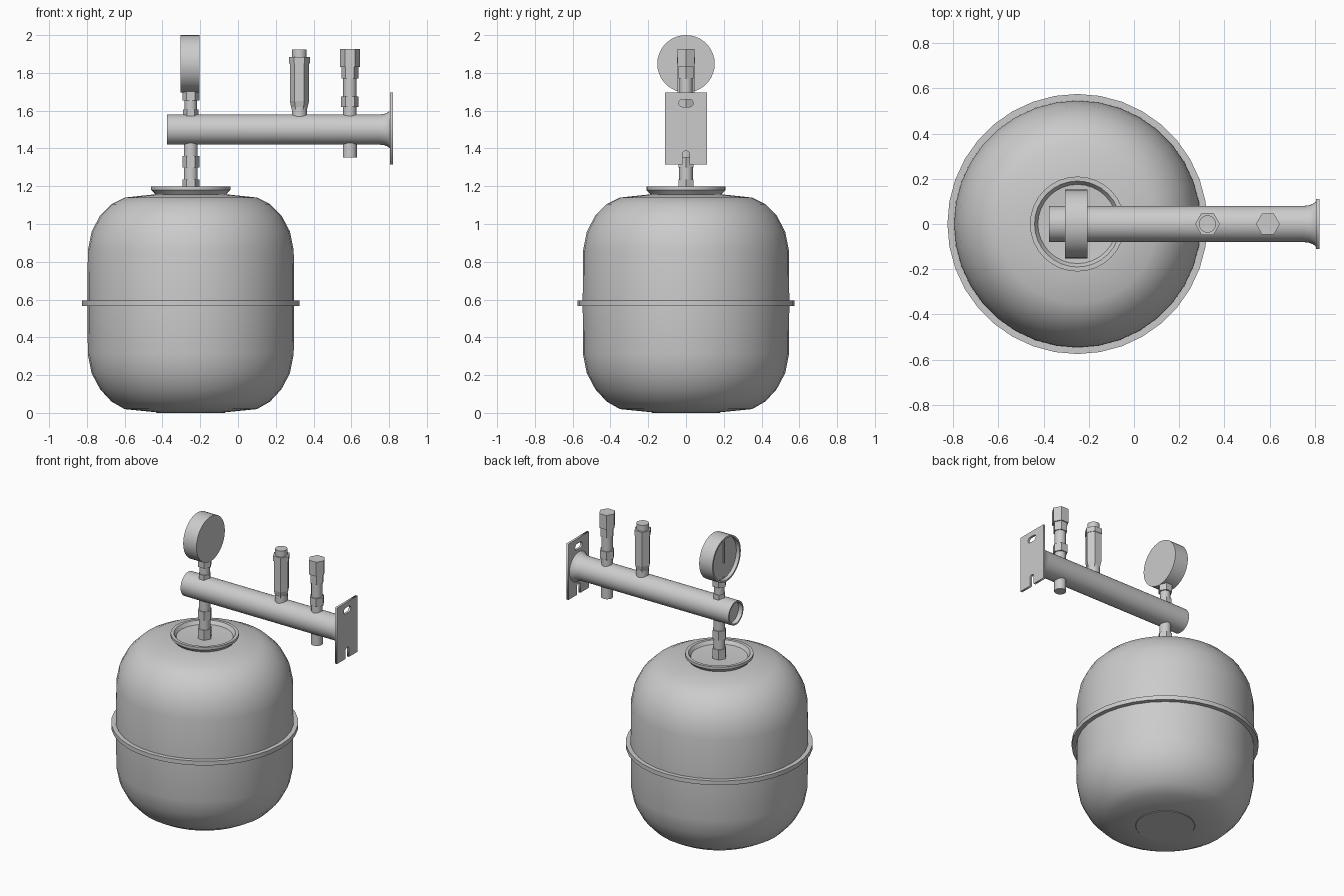
import bpy, bmesh
from math import sin, cos, pi, radians

if "Cube" in bpy.data.objects:
    bpy.data.objects.remove(bpy.data.objects["Cube"])

TX = -0.25  # axis of the tank, stem and gauge


def lathe(name, profile, loc, n=32, rot=(0, 0, 0), smooth=True):
    """Revolve an (r, z) profile about local z; ends are closed with n-gons."""
    bm = bmesh.new()
    rings = [[bm.verts.new((r * cos(2 * pi * i / n), r * sin(2 * pi * i / n), z))
              for i in range(n)] for r, z in profile]
    for a, b in zip(rings, rings[1:]):
        for i in range(n):
            j = (i + 1) % n
            bm.faces.new((a[i], a[j], b[j], b[i]))
    bm.faces.new(rings[0][::-1])
    bm.faces.new(rings[-1])
    bmesh.ops.recalc_face_normals(bm, faces=bm.faces)
    me = bpy.data.meshes.new(name)
    bm.to_mesh(me)
    bm.free()
    ob = bpy.data.objects.new(name, me)
    bpy.context.collection.objects.link(ob)
    ob.location, ob.rotation_euler = loc, rot
    if smooth:
        bpy.ops.object.select_all(action='DESELECT')
        bpy.context.view_layer.objects.active = ob
        ob.select_set(True)
        bpy.ops.object.shade_smooth_by_angle(angle=radians(35))
    return ob


def rod(name, x, r, z0, z1, n=24):
    return lathe(name, [(r, z0), (r, z1)], (x, 0, 0), n)


def nut(name, x, r, z0, z1):
    return lathe(name, [(r, z0), (r, z1)], (x, 0, 0), 6, smooth=False)


# Tank shell, seam flange and dished top collar
lathe("tank", [(0.18, 0.003), (0.35, 0.02), (0.42, 0.06), (0.48, 0.125),
               (0.525, 0.21), (0.545, 0.31), (0.547, 0.58), (0.545, 0.86), (0.525, 0.96),
               (0.48, 1.045), (0.42, 1.105), (0.35, 1.14), (0.18, 1.158)], (TX, 0, 0), 36)
lathe("tank_base", [(0.18, 0), (0.19, 0.01)], (TX, 0, 0))
lathe("seam_flange", [(0.54, 0.567), (0.575, 0.567), (0.575, 0.596), (0.54, 0.596)],
      (TX, 0, 0), 36)
lathe("top_collar", [(0.175, 1.14), (0.195, 1.165), (0.21, 1.18), (0.21, 1.198),
                     (0.19, 1.198), (0.175, 1.175), (0.05, 1.168)], (TX, 0, 0))

# Stem between tank and manifold
rod("lower_stem", TX, 0.036, 1.16, 1.45)
nut("lower_stem_nut_1", TX, 0.045, 1.165, 1.235)
nut("lower_stem_nut_2", TX, 0.045, 1.3, 1.36)

# Manifold pipe: recessed open end on the left, flared at the wall plate
lathe("manifold_pipe", [(0.07, 0.03), (0.07, 0), (0.08, 0), (0.08, 1.125), (0.083, 1.15),
                        (0.09, 1.167), (0.102, 1.183)],
      (-0.375, 0, 1.5), 32, (0, pi / 2, 0))

# Wall plate with a horizontal slot and an open-bottomed notch
cu = bpy.data.curves.new("wall_plate", 'CURVE')
cu.dimensions, cu.fill_mode, cu.extrude = '2D', 'BOTH', 0.0075


def arc(cx, cy, r, a0, a1, n=8):
    return [(cx + r * cos(radians(a0 + (a1 - a0) * i / n)),
             cy + r * sin(radians(a0 + (a1 - a0) * i / n))) for i in range(n + 1)]


outline = [(0.11, -0.19), (0.11, 0.19), (-0.11, 0.19), (-0.11, -0.19), (-0.018, -0.19)]
outline += arc(0, -0.135, 0.018, 180, 0) + [(0.018, -0.19)]
slot = arc(0.018, 0.135, 0.02, -90, 90) + arc(-0.018, 0.135, 0.02, 90, 270)
for pts in (outline, slot):
    sp = cu.splines.new('POLY')
    sp.points.add(len(pts) - 1)
    for p, (x, y) in zip(sp.points, pts):
        p.co = (x, y, 0, 1)
    sp.use_cyclic_u = True
plate = bpy.data.objects.new("wall_plate", cu)
bpy.context.collection.objects.link(plate)
plate.location, plate.rotation_euler = (0.8125, 0, 1.505), (pi / 2, 0, pi / 2)
bpy.ops.object.select_all(action='DESELECT')
bpy.context.view_layer.objects.active = plate
plate.select_set(True)
bpy.ops.object.convert(target='MESH')

# Pressure gauge: stem, recessed case facing -x, needle
rod("gauge_stem", TX, 0.032, 1.55, 1.72)
nut("gauge_stem_nut_1", TX, 0.04, 1.565, 1.605)
nut("gauge_stem_nut_2", TX, 0.045, 1.655, 1.705)
lathe("gauge_case", [(0.152, 0.1), (0.152, 0), (0.14, 0), (0.14, 0.025)][::-1],
      (-0.305, 0, 1.848), 36, (0, pi / 2, 0))
bpy.ops.mesh.primitive_cube_add(size=1, location=(-0.285, 0, 1.89))
needle = bpy.context.object
needle.name, needle.scale = "gauge_needle", (0.008, 0.009, 0.15)

# Air vent
VX = 0.325
rod("vent_neck", VX, 0.04, 1.55, 1.62)
lathe("vent_body", [(0.04, 1.605), (0.051, 1.65), (0.051, 1.855)], (VX, 0, 0), 6, smooth=False)
nut("vent_collar", VX, 0.055, 1.85, 1.885)
rod("vent_cap", VX, 0.038, 1.88, 1.925)

# Safety valve, with its outlet beneath the pipe
SX = 0.592
rod("valve_neck", SX, 0.035, 1.55, 1.84)
nut("valve_lower_nut", SX, 0.047, 1.62, 1.675)
nut("valve_upper_nut", SX, 0.045, 1.77, 1.83)
nut("valve_cap", SX, 0.053, 1.83, 1.927)
rod("valve_outlet", SX, 0.037, 1.352, 1.45)
